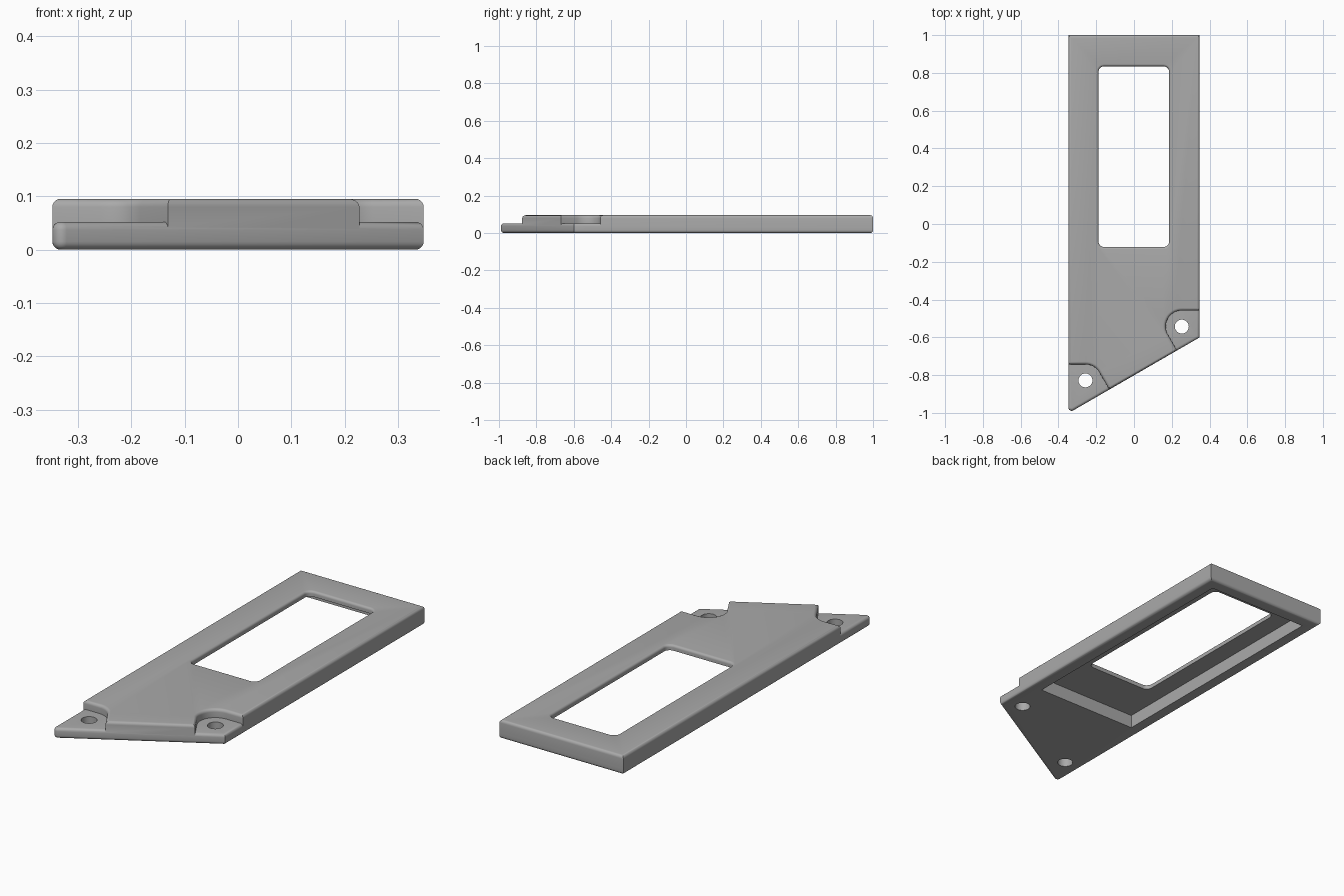
import bpy
import bmesh
from math import sin, cos, radians
from mathutils import Vector

if "Cube" in bpy.data.objects:
    bpy.data.objects.remove(bpy.data.objects["Cube"], do_unlink=True)

W, TOP, PAD, R = 0.348, 0.095, 0.052, 0.015
SLANT = radians(29.9)

grey = bpy.data.materials.new("plain grey")
grey.use_nodes = True
grey.diffuse_color = (0.4, 0.4, 0.4, 1)
grey.node_tree.nodes["Principled BSDF"].inputs["Base Color"].default_value = (0.4, 0.4, 0.4, 1)


def arc(cx, cy, r, start, end, steps):
    angles = [radians(start + (end - start) * i / steps) for i in range(steps + 1)]
    return [(cx + r * cos(a), cy + r * sin(a)) for a in angles]


def inset(points, amount):
    """Move a counter-clockwise outline inwards with mitred corners."""
    pts = [Vector(p) for p in points]
    result = []
    for i, p in enumerate(pts):
        d1 = (p - pts[i - 1]).normalized()
        d2 = (pts[(i + 1) % len(pts)] - p).normalized()
        n1, n2 = Vector((-d1.y, d1.x)), Vector((-d2.y, d2.x))
        result.append(p + (n1 + n2) * amount / (1 + n1.dot(n2)))
    return result


def loft(name, outline, levels):
    """Stack inset copies of an outline; levels are (height, inset)."""
    bm = bmesh.new()
    rings = [[bm.verts.new((p.x, p.y, z)) for p in inset(outline, s)] for z, s in levels]
    for low, high in zip(rings, rings[1:]):
        for i in range(len(low)):
            j = (i + 1) % len(low)
            bm.faces.new((low[i], low[j], high[j], high[i]))
    bm.faces.new(rings[0][::-1])
    bm.faces.new(rings[-1])
    mesh = bpy.data.meshes.new(name)
    bm.to_mesh(mesh)
    bm.free()
    mesh.materials.append(grey)
    obj = bpy.data.objects.new(name, mesh)
    bpy.context.collection.objects.link(obj)
    return obj


def rounded(z, r, up, steps=5):
    """Levels of a quarter-round edge ending at height z."""
    angles = [radians(90 * i / steps) for i in range(steps + 1)]
    if up:
        return [(z - r + r * sin(a), r - r * cos(a)) for a in angles]
    return [(z + r - r * sin(a), r - r * cos(a)) for a in reversed(angles)]


def combine(target, tool, operation):
    mod = target.modifiers.new(operation.lower(), "BOOLEAN")
    mod.operation, mod.solver, mod.object = operation, "EXACT", tool
    bpy.context.view_layer.objects.active = target
    bpy.ops.object.modifier_apply(modifier=mod.name)
    bpy.data.objects.remove(tool, do_unlink=True)


def front_y(x):
    return -0.6 + (x - W) * 0.575


def to_front(p):
    """Run from a point square to the slanted front edge."""
    d = Vector((sin(SLANT), -cos(SLANT)))
    t = (p[1] - front_y(p[0])) / (0.575 * d.x - d.y)
    return (p[0] + d.x * t, p[1] + d.y * t)


# Base layer with a softened front tip
tip = arc(-W + 0.018, -0.971, 0.018, 180, 300, 6)
base = loft("base_plate", tip + [(W, -0.6), (W, 1), (-W, 1)],
            rounded(0, R, False) + rounded(PAD, R, True))

# Upper layer, with a notch around each screw hole
holes = [(-0.257, -0.828), (0.253, -0.543)]
left_notch = arc(*holes[0], 0.085, 90, 30, 8)
right_notch = arc(*holes[1], 0.085, 210, 90, 16)
outline = ([(-W, left_notch[0][1])] + left_notch + [to_front(left_notch[-1])]
           + [to_front(right_notch[0])] + right_notch
           + [(W, right_notch[-1][1]), (W, 1), (-W, 1)])
upper = loft("upper_plate", outline, [(0.03, 0)] + rounded(TOP, R, True))
combine(base, upper, "UNION")

# Hollow underside
pocket = loft("pocket_cutter", [(-0.285, -0.36), (0.285, -0.36), (0.285, 0.935), (-0.285, 0.935)],
              [(-0.1, 0), (0.068, 0)])
combine(base, pocket, "DIFFERENCE")

# Display window with rounded corners and a softened upper rim
x0, x1, y0, y1, c = -0.188, 0.186, -0.122, 0.835, 0.03
window = (arc(x0 + c, y0 + c, c, 180, 270, 6) + arc(x1 - c, y0 + c, c, 270, 360, 6)
          + arc(x1 - c, y1 - c, c, 0, 90, 6) + arc(x0 + c, y1 - c, c, 90, 180, 6))
rim = [(TOP - 0.012 + 0.012 * sin(radians(a)), -0.012 * (1 - cos(radians(a))))
       for a in range(0, 91, 18)]
cutter = loft("window_cutter", window, [(0.03, 0)] + rim + [(0.15, -0.012)])
combine(base, cutter, "DIFFERENCE")

# Screw holes
for x, y in holes:
    cutter = loft("hole_cutter", arc(x, y, 0.037, 0, 345, 23), [(-0.1, 0), (0.2, 0)])
    combine(base, cutter, "DIFFERENCE")

base.name = "cover_plate"
bpy.ops.object.select_all(action="DESELECT")
base.select_set(True)
bpy.context.view_layer.objects.active = base
bpy.ops.object.shade_smooth_by_angle(angle=radians(35))
